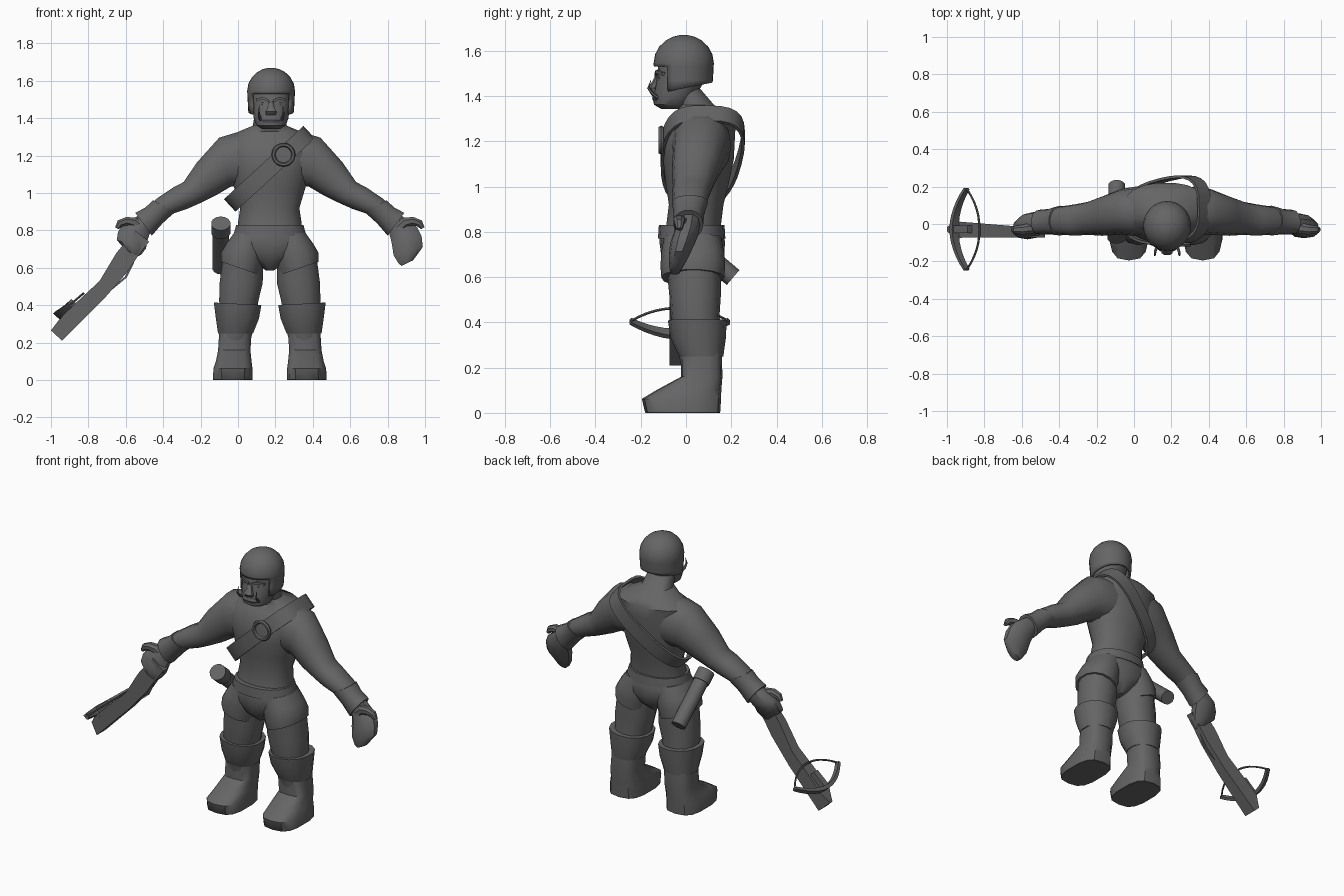
import bpy, bmesh, math
from mathutils import Vector

if "Cube" in bpy.data.objects:
    bpy.data.objects.remove(bpy.data.objects["Cube"])

CX = 0.17  # body centre line
HX = 0.177  # head centre line
grey = bpy.data.materials.new("dark_grey")
grey.diffuse_color = (0.13, 0.13, 0.13, 1)
grey.use_nodes = True
grey.node_tree.nodes["Principled BSDF"].inputs["Base Color"].default_value = grey.diffuse_color


def finish(name, bm, angle=38):
    bmesh.ops.recalc_face_normals(bm, faces=bm.faces)
    me = bpy.data.meshes.new(name)
    bm.to_mesh(me)
    bm.free()
    ob = bpy.data.objects.new(name, me)
    bpy.context.collection.objects.link(ob)
    me.materials.append(grey)
    bpy.ops.object.select_all(action='DESELECT')
    ob.select_set(True)
    bpy.context.view_layer.objects.active = ob
    bpy.ops.object.shade_smooth_by_angle(angle=math.radians(angle))
    return ob


def skin(bm, rings, closed=False):
    n = len(rings[0])
    pairs = list(zip(rings, rings[1:])) + ([(rings[-1], rings[0])] if closed else [])
    for p, q in pairs:
        for i in range(n):
            j = (i + 1) % n
            bm.faces.new((p[i], p[j], q[j], q[i]))
    if not closed:
        bm.faces.new(rings[0])
        bm.faces.new(rings[-1])


def loft(name, rings, n=14, e=2.2, mirror=False, angle=38):
    """Rings are (x, y, z, half width, half depth, tilt about y in degrees)."""
    bm = bmesh.new()
    loops = []
    for x, y, z, a, b, t in rings:
        t = math.radians(t)
        loop = []
        for i in range(n):
            f = 2 * math.pi * (i + 0.5) / n
            c, s = math.cos(f), math.sin(f)
            u = a * math.copysign(abs(c) ** (2 / e), c)
            v = b * math.copysign(abs(s) ** (2 / e), s)
            px = x + u * math.cos(t)
            loop.append(bm.verts.new((2 * CX - px if mirror else px, y + v, z + u * math.sin(t))))
        loops.append(loop)
    skin(bm, loops)
    return finish(name, bm, angle)


def upright(name, rows, x=CX, **kw):
    """Centred loft from rows of (z, y, half width, half depth)."""
    return loft(name, [(x, y, z, a, b, 0) for z, y, a, b in rows], **kw)


def sweep(name, pts, side, w, t, n=4, closed=False, taper=None):
    """Bar along points: w is the half size along side, t the other half size."""
    bm = bmesh.new()
    side = Vector(side).normalized()
    pts = [Vector(p) for p in pts]
    k = len(pts)
    grow = math.sqrt(2) if n == 4 else 1
    loops = []
    for i, p in enumerate(pts):
        prev = pts[i - 1] if closed or i else p
        nxt = pts[(i + 1) % k] if closed or i < k - 1 else p
        nrm = (nxt - prev).normalized().cross(side).normalized()
        s = grow * (taper[i] if taper else 1)
        loops.append([bm.verts.new(p + side * (w * s * math.cos(f)) + nrm * (t * s * math.sin(f)))
                      for f in (2 * math.pi * (j + 0.5) / n for j in range(n))])
    skin(bm, loops, closed)
    return finish(name, bm)


# Torso and neck
upright("torso", [(.76, .025, .17, .125), (.84, .035, .172, .122), (.92, .045, .16, .122),
                  (1.02, .05, .19, .142), (1.12, .055, .222, .158), (1.22, .058, .238, .16),
                  (1.29, .08, .235, .142), (1.33, .082, .165, .115), (1.36, .04, .092, .085),
                  (1.43, -.005, .08, .07)], n=20)

# Shorts and belt
upright("shorts", [(.585, .03, .02, .06), (.64, .03, .10, .125), (.70, .03, .21, .14),
                   (.76, .027, .205, .145), (.80, .025, .18, .135)], n=18)
upright("belt", [(.77, .025, .199, .149), (.83, .025, .182, .145)], n=18)

# Limbs, built for both sides
for m, tag in ((False, "left_"), (True, "right_")):
    loft(tag + "shorts_leg", [(.272, .028, .78, .09, .125, 6), (.297, .03, .71, .11, .139, 10),
                              (.318, .03, .65, .119, .143, 16), (.327, .03, .597, .113, .139, 19)], mirror=m)
    loft(tag + "leg", [(.315, .035, .64, .11, .12, 0), (.323, .04, .52, .118, .114, 0),
                       (.335, .04, .43, .108, .108, 0), (.345, .06, .30, .095, .10, 0),
                       (.357, .07, .20, .084, .09, 0)], mirror=m)
    loft(tag + "shin_guard", [(.342, .05, .408, .130, .130, 3), (.343, .054, .33, .118, .122, 0),
                              (.353, .067, .25, .096, .098, 0)], mirror=m)
    loft(tag + "boot", [(.353, .068, .27, .088, .09, 0), (.36, .07, .16, .088, .091, 0),
                        (.363, .012, .10, .097, .144, 0), (.367, -.02, .062, .106, .175, 0),
                        (.368, -.015, .002, .108, .166, 0), (.368, -.015, 0, .106, .164, 0)],
         e=3, mirror=m)
    loft(tag + "arm", [(.25, .065, 1.18, .14, .13, 85), (.33, .068, 1.18, .148, .132, 82),
                       (.41, .065, 1.165, .138, .122, 77), (.51, .042, 1.075, .104, .105, 61),
                       (.588, .03, 1.002, .073, .088, 53), (.65, .022, .972, .07, .084, 55),
                       (.73, .018, .93, .062, .076, 40), (.83, .01, .85, .05, .05, 45)], mirror=m)
    loft(tag + "cuff", [(.735, .018, .93, .068, .08, 28), (.79, .013, .88, .064, .068, 42),
                        (.845, .01, .833, .077, .066, 54)], mirror=m)
    hand = [(.84, .012, .84, .055, .05, 45), (.886, .0, .79, .08, .056, 22),
            (.902, -.015, .75, .086, .055, 14), (.91, -.032, .69, .085, .044, 16),
            (.907, -.045, .645, .056, .03, 24), (.905, -.047, .625, .035, .022, 26)]
    if m:  # curled around the grip
        hand = [(x, y, max(z, .84 - (.84 - z) * .76), a, b + .006, t) for x, y, z, a, b, t in hand]
    loft(tag + "hand", hand, n=10, mirror=m)
    loft(tag + "thumb", [(.855, -.01, .805, .036, .036, 125), (.893, -.022, .842, .03, .032, 115),
                         (.935, -.03, .85, .024, .028, 85), (.97, -.03, .838, .022, .022, 50),
                         (.988, -.03, .812, .011, .014, 30)], n=8, mirror=m)

# Head
upright("head", [(1.343, -.055, .05, .055), (1.362, -.06, .08, .082), (1.40, -.052, .094, .094),
                 (1.45, -.032, .10, .104), (1.50, -.02, .106, .108), (1.56, -.01, .108, .108)], x=HX, n=18)
loft("nose", [(HX, -.125, 1.49, .012, .012, 0), (HX, -.135, 1.46, .018, .018, 0),
              (HX, -.148, 1.435, .032, .02, 0), (HX, -.138, 1.418, .028, .016, 0)], n=8)
loft("lower_lip", [(HX, -.122, 1.405, .05, .024, 0), (HX, -.128, 1.39, .055, .022, 0),
                   (HX, -.122, 1.372, .045, .02, 0)], n=10)
for s, tag in ((1, "left_"), (-1, "right_")):
    sweep(tag + "brow", [(HX + s * .012, -.128, 1.492), (HX + s * .045, -.122, 1.508),
                         (HX + s * .08, -.095, 1.497)], (0, 1, 0), .012, .007)
    sweep(tag + "eye", [(HX + s * .028, -.124, 1.477), (HX + s * .048, -.118, 1.48),
                        (HX + s * .07, -.102, 1.479)], (0, 1, 0), .006, .008, n=6, taper=(.4, 1, .4))
    sweep(tag + "tusk", [(HX + s * .055, -.12, 1.39), (HX + s * .064, -.148, 1.41),
                         (HX + s * .066, -.166, 1.435), (HX + s * .063, -.155, 1.47)],
          (1, 0, 0), .008, .008, n=6, taper=(1, 1, .7, .1))

# Helmet: dome with a face opening and a raised rear edge
bm = bmesh.new()
loops = []
N = 32
rows = [(1.42, .122), (1.47, .124), (1.53, .127)]
rows += [(1.545 + .125 * math.sin(a), .128 * math.cos(a)) for a in (math.radians(d) for d in (0, 18, 36, 54, 70, 82))]
for k, (z, r) in enumerate(rows):
    loop = []
    for i in range(N):
        f = 2 * math.pi * i / N
        y = -.01 + 1.04 * r * math.sin(f)
        lift = .04 * max(0, min(1, (y + .08) / .2)) if k == 0 else 0
        loop.append(bm.verts.new((HX + r * math.cos(f), y, z + lift)))
    loops.append(loop)
skin(bm, loops)
cut = [f for f in bm.faces if len(f.verts) > 4 and f.calc_center_median().z < 1.5
       or f.calc_center_median().z < 1.53 and f.calc_center_median().y < -.075]
bmesh.ops.delete(bm, geom=cut, context='FACES')
helmet = finish("helmet", bm)
mod = helmet.modifiers.new("thickness", 'SOLIDIFY')
mod.thickness = .014

# Shoulder strap: a rounded loop in a slanted plane, fuller behind the shoulder
e1 = Vector((.412, 0, .38)).normalized()
c = Vector((CX - .002, .058, 1.13))
pts = []
for i in range(32):
    f = 2 * math.pi * i / 32
    a, b = math.cos(f), math.sin(f)
    a = math.copysign(abs(a) ** .8, a)
    if b > 0:
        depth = .18 * (1 + .28 * a) * b ** (.55 if a > 0 else .75)
    else:
        depth = -.163 * abs(b) ** .75
    pts.append(c + e1 * (.282 * a) + Vector((0, depth, 0)))
sweep("shoulder_strap", pts, e1.cross(Vector((0, 1, 0))), .045, .007, closed=True)

# Ring on the strap
ring = []
for i in range(20):
    f = 2 * math.pi * i / 20
    ring.append((.243 + .053 * math.cos(f), -.11, 1.205 + .053 * math.sin(f)))
sweep("strap_ring", ring, (0, 1, 0), .013, .011, n=6, closed=True)

# Tube on the hip
tube_top, tube_end = Vector((-.092, -.07, .835)), Vector((-.092, .208, .598))
d = (tube_end - tube_top).normalized()
sweep("hip_tube", [tube_top, tube_end], (1, 0, 0), .045, .043, n=14)
sweep("hip_tube_cap", [tube_top - d * .004, tube_top + d * .07], (1, 0, 0), .052, .049, n=14)

# Crossbow stock: side outline, widest near the front and pointed at the tip
outline = [(-.55, .80), (-.475, .74), (-.53, .67), (-.59, .58), (-.72, .43), (-.94, .21),
           (-1.0, .265), (-.955, .325), (-.875, .405), (-.74, .53), (-.65, .68)]
bm = bmesh.new()
faces = []
for s in (-1, 1):
    vs = []
    for x, z in outline:
        k = (-.5 - x) / .5
        half = .012 if x < -.98 else .024 + .022 * k
        vs.append(bm.verts.new((x, -.047 + .019 * k + s * half, z)))
    faces.append(vs)
skin(bm, faces)
finish("crossbow_stock", bm)

# Crossbow limbs, string and trigger bar; all lie along the slanted stock
side = Vector((-.75, 0, .66))


def bow_point(k, reach, bend):
    """k runs -1..1 across the bow; reach pulls the middle away from the tips."""
    return Vector((-.895, -.028 + .217 * k, .405)) + Vector((.76, 0, .65)) * reach * (1 - abs(k) ** bend)


ks = [i / 6 - 1 for i in range(13)]
sweep("crossbow_limbs", [bow_point(k, -.088, 2) for k in ks], side, .022, .011,
      taper=[.7 + .4 * (1 - abs(k)) for k in ks])
sweep("crossbow_string", [bow_point(k, .09, 2.2) for k in ks], side, .006, .006, n=6)
sweep("crossbow_mount", [(-.96, -.028, .335), (-.87, -.028, .415)], side, .028, .02)
sweep("trigger_bar", [(-.72, -.042, .45), (-.655, -.045, .505), (-.60, -.046, .55), (-.56, -.048, .63)],
      (0, 1, 0), .006, .005)
